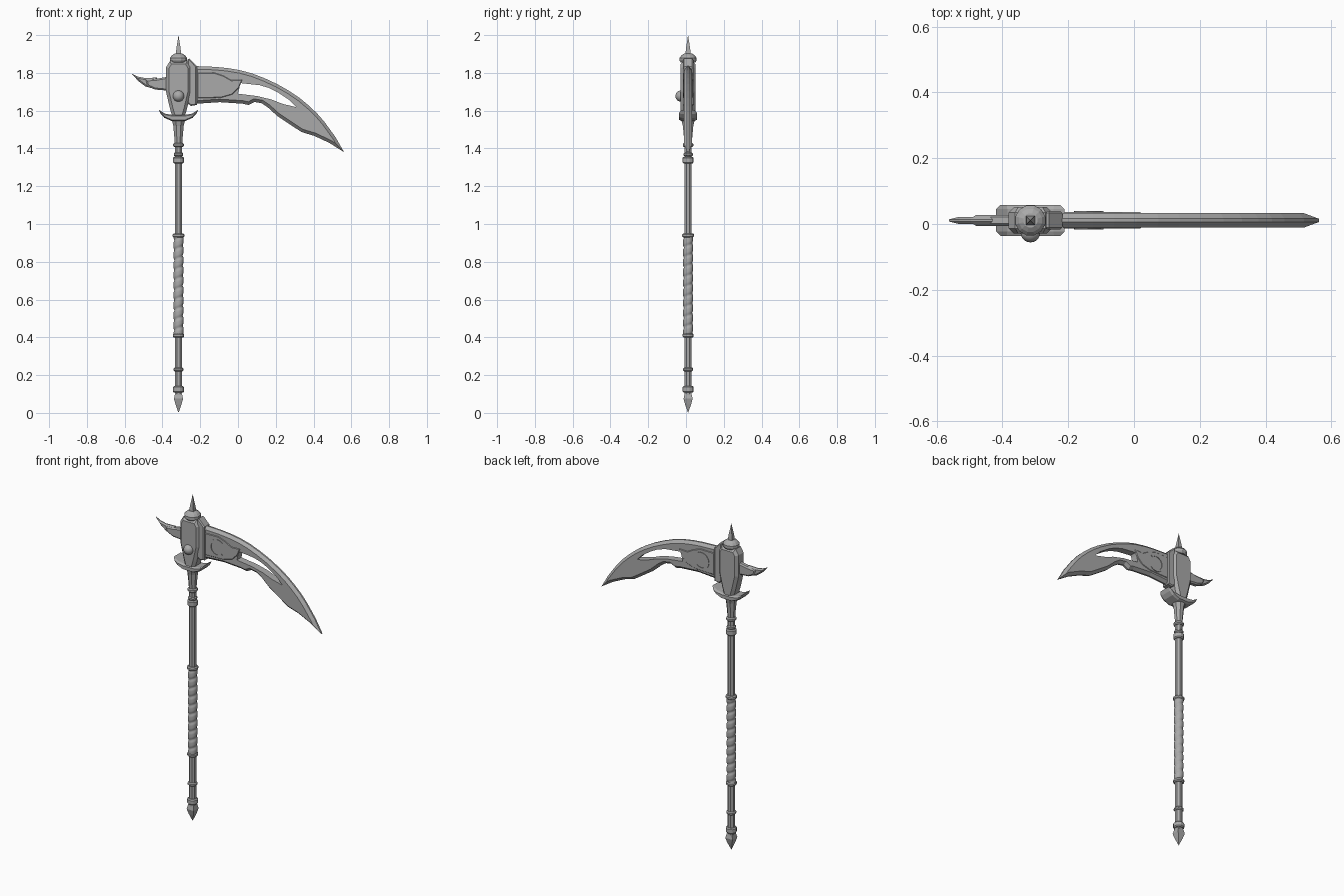
import bpy, bmesh, math
from mathutils import Matrix

if "Cube" in bpy.data.objects:
    bpy.data.objects.remove(bpy.data.objects["Cube"])

CX, CY = -0.315, 0.011          # axis of the pole
steel = bpy.data.materials.new("grey steel")
steel.diffuse_color = (0.4, 0.4, 0.4, 1)
steel.use_nodes = True
steel.node_tree.nodes["Principled BSDF"].inputs["Base Color"].default_value = steel.diffuse_color


def finish(name, bm, smooth=False):
    bmesh.ops.recalc_face_normals(bm, faces=bm.faces)
    me = bpy.data.meshes.new(name)
    bm.to_mesh(me)
    bm.free()
    me.materials.append(steel)
    ob = bpy.data.objects.new(name, me)
    bpy.context.collection.objects.link(ob)
    if smooth:
        bpy.ops.object.select_all(action='DESELECT')
        ob.select_set(True)
        bpy.context.view_layer.objects.active = ob
        bpy.ops.object.shade_smooth_by_angle(angle=math.radians(35))
    return ob


def plate(name, pts, half, bevel=0.0, rim=None, yc=CY):
    """Front-view outline made solid; bevel slopes both faces up from a rim."""
    rim = half if rim is None else rim
    bm = bmesh.new()
    front = bm.faces.new([bm.verts.new((x, yc - rim, z)) for x, z in pts])
    r = bmesh.ops.extrude_face_region(bm, geom=[front], use_keep_orig=True)
    bmesh.ops.translate(bm, vec=(0, 2 * rim, 0),
                        verts=[v for v in r["geom"] if isinstance(v, bmesh.types.BMVert)])
    bmesh.ops.recalc_face_normals(bm, faces=bm.faces)
    if bevel:
        caps = [f for f in bm.faces if abs(f.normal.y) > 0.9]
        for f in caps:
            bmesh.ops.inset_region(bm, faces=[f], thickness=bevel,
                                   depth=0, use_even_offset=True)
            s = math.copysign(half, f.normal.y)
            for v in f.verts:
                v.co.y = yc + s
    return finish(name, bm)


def lathe(name, prof, n=8, turn=None, smooth=False):
    """Turned part round the pole axis from (radius, z) pairs."""
    turn = math.pi / n if turn is None else turn
    bm = bmesh.new()
    rings = []
    for r, z in prof:
        rings.append([bm.verts.new((CX + r * math.cos(turn + math.tau * i / n),
                                    CY + r * math.sin(turn + math.tau * i / n), z))
                      for i in range(n)])
    for a, b in zip(rings, rings[1:]):
        for i in range(n):
            j = (i + 1) % n
            bm.faces.new((a[i], a[j], b[j], b[i]))
    bm.faces.new(rings[0])
    bm.faces.new(rings[-1])
    bmesh.ops.remove_doubles(bm, verts=bm.verts, dist=1e-5)
    return finish(name, bm, smooth)


# Pole and flared neck
lathe("pole", [(0.021, 0.09), (0.021, 1.43)])
lathe("neck", [(0.02, 1.40), (0.024, 1.46), (0.03, 1.52), (0.038, 1.55), (0.038, 1.58)])

# Collar rings along the pole
for z, h, r in [(0.125, 0.028, 0.031), (0.23, 0.014, 0.028), (0.41, 0.016, 0.031),
                (0.94, 0.016, 0.032), (1.338, 0.03, 0.03), (1.368, 0.014, 0.026),
                (1.418, 0.016, 0.029)]:
    lathe("collar_ring", [(r - 0.006, z - h / 2 - 0.003), (r, z - h / 2 + 0.003),
                          (r, z + h / 2 - 0.003), (r - 0.006, z + h / 2 + 0.003)], 12)

# Grip with a spiral wrapping
bm = bmesh.new()
N, ROWS, Z0, Z1 = 16, 84, 0.41, 0.94
grid = []
for k in range(ROWS + 1):
    z = Z0 + (Z1 - Z0) * k / ROWS
    row = []
    for i in range(N):
        a = math.tau * i / N
        t = ((z - Z0) / 0.053 - i / N) % 1.0
        r = 0.0215 + 0.0055 * min(1, 4 * t, 4 * (1 - t))
        row.append(bm.verts.new((CX + r * math.cos(a), CY + r * math.sin(a), z)))
    grid.append(row)
for a, b in zip(grid, grid[1:]):
    for i in range(N):
        j = (i + 1) % N
        bm.faces.new((a[i], a[j], b[j], b[i]))
finish("grip_wrap", bm, True)

# Four-sided points at both ends
Q = math.sqrt(2)
lathe("bottom_point", [(0.0, 0.0), (0.016 * Q, 0.045), (0.024 * Q, 0.075), (0.015 * Q, 0.115)], 4)
lathe("top_spike", [(0.015 * Q, 1.89), (0.011 * Q, 1.93), (0.0, 2.0)], 4)
lathe("top_cap", [(0.04, 1.855), (0.047, 1.865), (0.047, 1.88), (0.036, 1.893), (0.022, 1.902)], 12)

# Head block
half_head = [(0.03, 1.56), (0.045, 1.61), (0.066, 1.70), (0.066, 1.83), (0.046, 1.862)]
plate("head_block", [(CX + x, z) for x, z in half_head]
      + [(CX - x, z) for x, z in reversed(half_head)], 0.04, 0.016, 0.024)

# Crescent guard under the head
half_guard = [(0.035, 1.545), (0.075, 1.562), (0.094, 1.582), (0.104, 1.604),
              (0.07, 1.584), (0.035, 1.578)]
plate("crescent_guard", [(CX + x, z) for x, z in half_guard]
      + [(CX - x, z) for x, z in reversed(half_guard)], 0.047, 0.006, 0.034)

# Round stud on the front face
bm = bmesh.new()
bmesh.ops.create_uvsphere(bm, u_segments=20, v_segments=12, radius=0.03,
                          matrix=Matrix.Translation((CX, -0.026, 1.677)))
finish("stud", bm, True)

# Socket that holds the blade
plate("blade_socket", [(-0.268, 1.64), (-0.25, 1.625), (-0.218, 1.63), (-0.218, 1.835),
                       (-0.258, 1.876), (-0.268, 1.87)], 0.028, 0.006, 0.022)

# Curved blade with sharpened edges and a slot
blade = plate("blade", [
    (-0.23, 1.836), (-0.124, 1.832), (-0.06, 1.826), (0.008, 1.815), (0.075, 1.797),
    (0.14, 1.772), (0.207, 1.741), (0.272, 1.704), (0.328, 1.666), (0.378, 1.624),
    (0.42, 1.584), (0.458, 1.54), (0.516, 1.46), (0.562, 1.38), (0.484, 1.429),
    (0.405, 1.466), (0.336, 1.487), (0.272, 1.529), (0.209, 1.571), (0.156, 1.619),
    (0.124, 1.64), (0.087, 1.646), (0.056, 1.63), (0.024, 1.637), (-0.098, 1.645),
    (-0.23, 1.636)], 0.022, 0.016, 0.005)
slot = plate("slot_cutter", [
    (0.013, 1.746), (0.114, 1.735), (0.165, 1.72), (0.209, 1.698), (0.272, 1.656),
    (0.31, 1.618), (0.236, 1.636), (0.177, 1.659), (0.103, 1.677), (0.0, 1.69)], 0.1)
mod = blade.modifiers.new("slot", 'BOOLEAN')
mod.operation, mod.solver, mod.object = 'DIFFERENCE', 'EXACT', slot
bpy.context.view_layer.objects.active = blade
bpy.ops.object.modifier_apply(modifier="slot")
bpy.data.objects.remove(slot)

# Raised teardrop panel and open ring, showing on both faces
plate("blade_panel", [(-0.215, 1.80), (-0.125, 1.802), (-0.075, 1.785), (-0.035, 1.762),
                      (0.024, 1.765), (0.005, 1.72), (-0.03, 1.685), (-0.09, 1.668),
                      (-0.215, 1.665)], 0.025, 0.004, 0.021)
arc = [math.radians(45 + 270 * i / 18) for i in range(19)]
plate("panel_ring", [(-0.13 + 0.052 * math.cos(a), 1.73 + 0.052 * math.sin(a)) for a in arc]
      + [(-0.13 + 0.041 * math.cos(a), 1.73 + 0.041 * math.sin(a)) for a in reversed(arc)],
      0.028)

# Rear hook: thick root and thin curved point
plate("hook_root", [(-0.37, 1.78), (-0.435, 1.768), (-0.49, 1.765), (-0.48, 1.73),
                    (-0.44, 1.712), (-0.37, 1.706)], 0.017, 0.008, 0.01)
plate("hook_point", [(-0.43, 1.775), (-0.495, 1.773), (-0.53, 1.78), (-0.563, 1.796),
                     (-0.528, 1.757), (-0.49, 1.728), (-0.43, 1.712)], 0.011, 0.008, 0.003)
